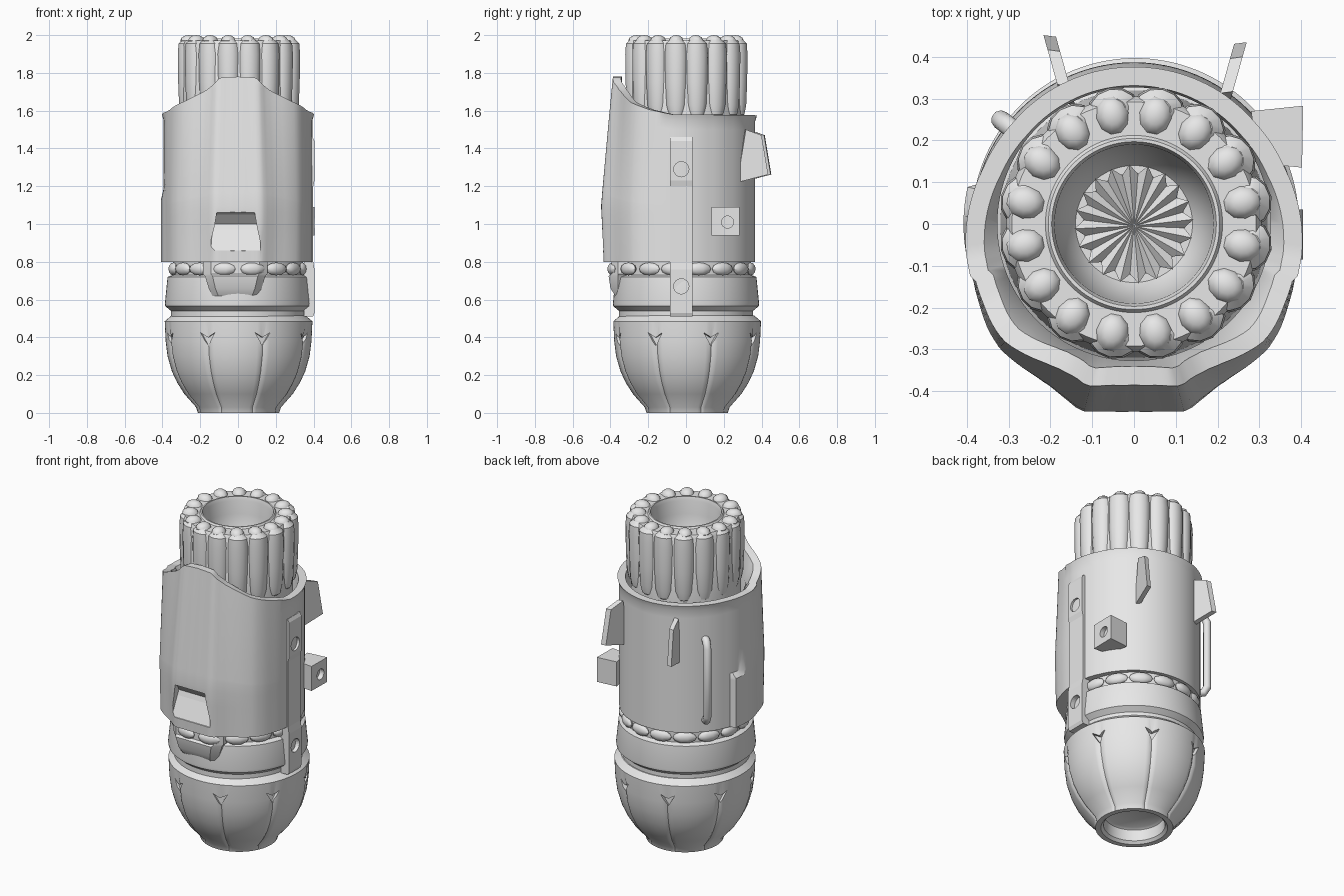
import bpy, bmesh, math
from mathutils import Vector, Matrix

cube = bpy.data.objects.get("Cube")
if cube:
    bpy.data.objects.remove(cube, do_unlink=True)

grey = bpy.data.materials.new("plain grey")
grey.use_nodes = True
grey.diffuse_color = (0.8, 0.8, 0.8, 1)
grey.node_tree.nodes["Principled BSDF"].inputs["Base Color"].default_value = (0.8, 0.8, 0.8, 1)


def finish(name, bm, smooth=True, bevel=0):
    bmesh.ops.recalc_face_normals(bm, faces=bm.faces)
    mesh = bpy.data.meshes.new(name)
    bm.to_mesh(mesh)
    bm.free()
    ob = bpy.data.objects.new(name, mesh)
    bpy.context.collection.objects.link(ob)
    mesh.materials.append(grey)
    if bevel:
        mod = ob.modifiers.new("soft edges", 'BEVEL')
        mod.width, mod.segments = bevel, 2
    if smooth:
        bpy.ops.object.select_all(action='DESELECT')
        ob.select_set(True)
        bpy.context.view_layer.objects.active = ob
        bpy.ops.object.shade_smooth_by_angle(angle=math.radians(35))
    return ob


def loft(bm, loops, wrap=False):
    """Skin a stack of closed loops; cap the ends, or join last to first."""
    rings = [[bm.verts.new(p) for p in loop] for loop in loops]
    n = len(rings[0])
    pairs = list(zip(rings, rings[1:])) + ([(rings[-1], rings[0])] if wrap else [])
    for a, b in pairs:
        for i in range(n):
            j = (i + 1) % n
            bm.faces.new((a[i], a[j], b[j], b[i]))
    if not wrap:
        bm.faces.new(rings[0])
        bm.faces.new(rings[-1])


def ring(r, z, n=96):
    return [(r * math.cos(a), r * math.sin(a), z) for a in (math.tau * i / n for i in range(n))]


def prism(name, outline, direction, **kw):
    """Extrude a flat outline of 3D points along a direction."""
    bm = bmesh.new()
    d = Vector(direction)
    loft(bm, [[Vector(p) for p in outline], [Vector(p) + d for p in outline]])
    return finish(name, bm, **kw)


def cut(ob, cutter):
    cutter.hide_render = True
    cutter.hide_viewport = True
    mod = ob.modifiers.new("cut", 'BOOLEAN')
    mod.operation, mod.solver, mod.object = 'DIFFERENCE', 'EXACT', cutter


def interp(x, table):
    for (x0, y0), (x1, y1) in zip(table, table[1:]):
        if x <= x1:
            return y0 + (y1 - y0) * max(0, (x - x0) / (x1 - x0))
    return table[-1][1]


RIBS, STEP = 16, 22.5


def spheroids(name, radius, z, size, front_bulge=0):
    """Ring of flattened low-poly beads; size is radial, tangential, vertical."""
    bm = bmesh.new()
    for i in range(RIBS):
        a = math.radians(STEP * (i + .5))
        r = radius + front_bulge * max(0, -math.sin(a)) ** 6
        m = (Matrix.Rotation(a, 4, 'Z') @ Matrix.Translation((r, 0, z))
             @ Matrix.Diagonal((*size, 1)))
        bmesh.ops.create_uvsphere(bm, u_segments=10, v_segments=6, radius=1, matrix=m)
    return finish(name, bm)


# Rounded lower bulb with eight seams and a hollow underside
SEAMS, PHASE = 8, 20
bm = bmesh.new()
profile = [(.15, .09), (.165, .08), (.17, .015), (.185, 0), (.215, 0), (.225, .03), (.287, .1),
           (.325, .16), (.353, .22), (.376, .3), (.386, .38), (.391, .485), (.355, .515)]
loops = []
for r, z in profile:
    groove = .009 if .02 < z < .4 and r > .2 else 0
    loop = []
    for i in range(144):
        off = (i * 2.5 - PHASE) % (360 / SEAMS)
        rr = r - (groove if off < 1 else 0)
        a = math.radians(i * 2.5)
        loop.append((rr * math.cos(a) + .003, rr * math.sin(a) + .006, z))
    loops.append(loop)
loft(bm, loops)
bulb = finish("lower_bulb", bm)

# Triangular notch at the top of every seam
bm = bmesh.new()
for i in range(SEAMS):
    turn = Matrix.Rotation(math.radians(PHASE) + math.tau * i / SEAMS, 4, 'Z')
    tri = [(0, .355), (.042, .425), (0, .4), (-.042, .425)]
    loft(bm, [[turn @ Vector((r, y, z)) for y, z in tri] for r in (.366, .45)])
cut(bulb, finish("notch_cutter", bm, smooth=False))

# Core: groove, belt, neck, top rim and deep bowl
bm = bmesh.new()
profile = [(.3, .48), (.355, .5), (.355, .54), (.385, .565), (.387, .58), (.373, .72), (.345, .73),
           (.345, .8), (.32, .82), (.305, 1.5), (.305, 1.95), (.292, 1.972), (.212, 1.972),
           (.205, 1.982), (.197, 1.982), (.19, 1.96), (.187, 1.88), (.16, 1.76), (.14, 1.73)]
loft(bm, [ring(r, z) for r, z in profile])
finish("core", bm)

# Pleated star on the bowl floor
bm = bmesh.new()
N = 40
centre = bm.verts.new((0, -.005, 1.742))
edge = []
for i in range(N):
    r, z = ((.143, 1.765), (.12, 1.742))[i % 2]
    a = math.tau * (i + .5) / N
    edge.append(bm.verts.new((r * math.cos(a), r * math.sin(a), z)))
for i in range(N):
    bm.faces.new((centre, edge[i], edge[(i + 1) % N]))
finish("bowl_star", bm, smooth=False)

# Ribbed collar and the beads
bm = bmesh.new()
rib = [(.012, 1.56), (.035, 1.58), (.045, 1.63), (.05, 1.75), (.052, 1.9), (.048, 1.955), (.025, 1.978)]
for i in range(RIBS):
    turn = Matrix.Rotation(math.radians(STEP * (i + .5)), 4, 'Z')
    loft(bm, [[turn @ Vector((.278 + x, y * 1.2, z)) + Vector((.005, .002, 0))
               for x, y, z in ring(r, z, 12)] for r, z in rib])
finish("collar_ribs", bm)
spheroids("top_beads", .265, 1.972, (.046, .039, .028))
spheroids("belt_beads", .348, .762, (.025, .066, .034), front_bulge=.055)

# Main shell: round behind, faceted with a raised spine in front
OUT = [(0, .445), (8, .449), (16, .462), (21, .447), (27, .435), (33, .432), (47, .437), (54, .43),
       (62, .417), (75, .402), (90, .391), (110, .375), (130, .368), (180, .366)]
TOP = [(0, 1.78), (14, 1.775), (18, 1.745), (25, 1.71), (45, 1.645), (62, 1.605), (80, 1.58), (180, 1.575)]
LEAN = [(.8, -.01), (1.1, .004), (1.3, -.014), (1.6, -.042), (1.78, -.06)]
FADE = [(0, 1), (21, 1), (50, .35), (80, 0)]
angles = [i * 2.5 for i in range(144)]


def shell_point(deg, t, inset=0):
    phi = min(deg, 360 - deg)
    top = interp(phi, TOP)
    z = .8 + (top - .8) * t
    r = interp(phi, OUT) + interp(z, LEAN) * interp(phi, FADE)
    if 257 < deg < 300 and z < 1.1 + .003 * (deg - 257):
        r = max(r, .408)                    # raised side panel
    if phi > 70 and t > .98:
        r += .01                            # flared rear lip
    a = math.radians(deg)
    r -= inset
    return (r * math.sin(a), -r * math.cos(a), z)


def shell_inner(z):
    return [(.327 * math.sin(math.radians(d)), -.327 * math.cos(math.radians(d)), z) for d in angles]


levels = [0, .1, .2, .3, .37, .385, .42, .5, .6, .7, .8, .9, .96, 1]
bm = bmesh.new()
loops = [[shell_point(d, t) for d in angles] for t in levels]
loops.append([shell_point(d, 1, .045) for d in angles])
loops += [shell_inner(1.54), shell_inner(.8)]
loft(bm, loops, wrap=True)
shell = finish("main_shell", bm)

# Scoop cut into the spine, shallow at the bottom
bm = bmesh.new()
scoop = [(-.5, 1.085, .09), (-.42, 1.05, .105), (-.375, 1, .125), (-.385, .97, .13),
         (-.435, .86, .13), (-.5, .83, .13)]
loft(bm, [[(s * w - .012, y, z) for y, z, w in scoop] for s in (-1, 1)])
cut(shell, finish("scoop_cutter", bm, smooth=False))

# Tapered foot of the spine below the shell, with beads across its top
bm = bmesh.new()
foot = [(.17, .395, .8), (.17, .395, .735), (.16, .41, .725), (.14, .4, .66), (.12, .375, .62)]
loft(bm, [[(-w - .015, -.3, z), (-w - .015, -.36, z), (-w * .75 - .015, -y, z),
           (w * .75 - .015, -y, z), (w - .015, -.36, z), (w - .015, -.3, z)] for w, y, z in foot])
finish("spine_foot", bm)


def round_cutter(name, x, y, z, r):
    bm = bmesh.new()
    m = Matrix.Translation((x, y, z)) @ Matrix.Rotation(math.pi / 2, 4, 'Y')
    bmesh.ops.create_cone(bm, cap_ends=True, segments=24, radius1=r, radius2=r, depth=.08, matrix=m)
    return finish(name, bm, smooth=False)


# Side strap with two round holes
strap = [(.35, .51), (.397, .51), (.405, .53), (.405, .76), (.398, .8), (.398, 1.2),
         (.405, 1.23), (.405, 1.44), (.395, 1.46), (.35, 1.46)]
bar = prism("side_strap", [(x, -.085, z) for x, z in strap], (0, .12, 0), smooth=False)
for label, z in (("lower", .67), ("upper", 1.29)):
    cut(bar, round_cutter(label + "_hole_cutter", .415, -.025, z, .04))

# Drilled block behind the strap
block = prism("side_block", [(.28, .27, .94), (.405, .283, .94), (.402, .135, .94), (.3, .145, .94)],
              (0, 0, .15), smooth=False)
cut(block, round_cutter("block_hole_cutter", .415, .22, 1.01, .032))

# Two bent fins at the back
for name, s, x, dy in (("right_fin", -1, .155, .005), ("left_fin", 1, .208, -.012)):
    outline = [(.28, 1.22), (.443, 1.262), (.408, 1.47), (.325, 1.5)]
    prism(name, [(s * (x + .28 * (y - .33)), y + dy, z) for y, z in outline],
          (s * .03, .004, 0), smooth=False)

# Rear grab handle
curve = bpy.data.curves.new("grab_handle", 'CURVE')
curve.dimensions = '3D'
curve.bevel_depth, curve.bevel_resolution = .023, 3
path = [(.34, .87), (.385, .875), (.405, .91), (.405, 1.32), (.385, 1.36), (.34, 1.37)]
spline = curve.splines.new('POLY')
spline.points.add(len(path) - 1)
az = math.radians(142)
for p, (r, z) in zip(spline.points, path):
    p.co = (r * math.cos(az), r * math.sin(az), z, 1)
spline.use_smooth = True
curve.materials.append(grey)
bpy.context.collection.objects.link(bpy.data.objects.new("grab_handle", curve))
